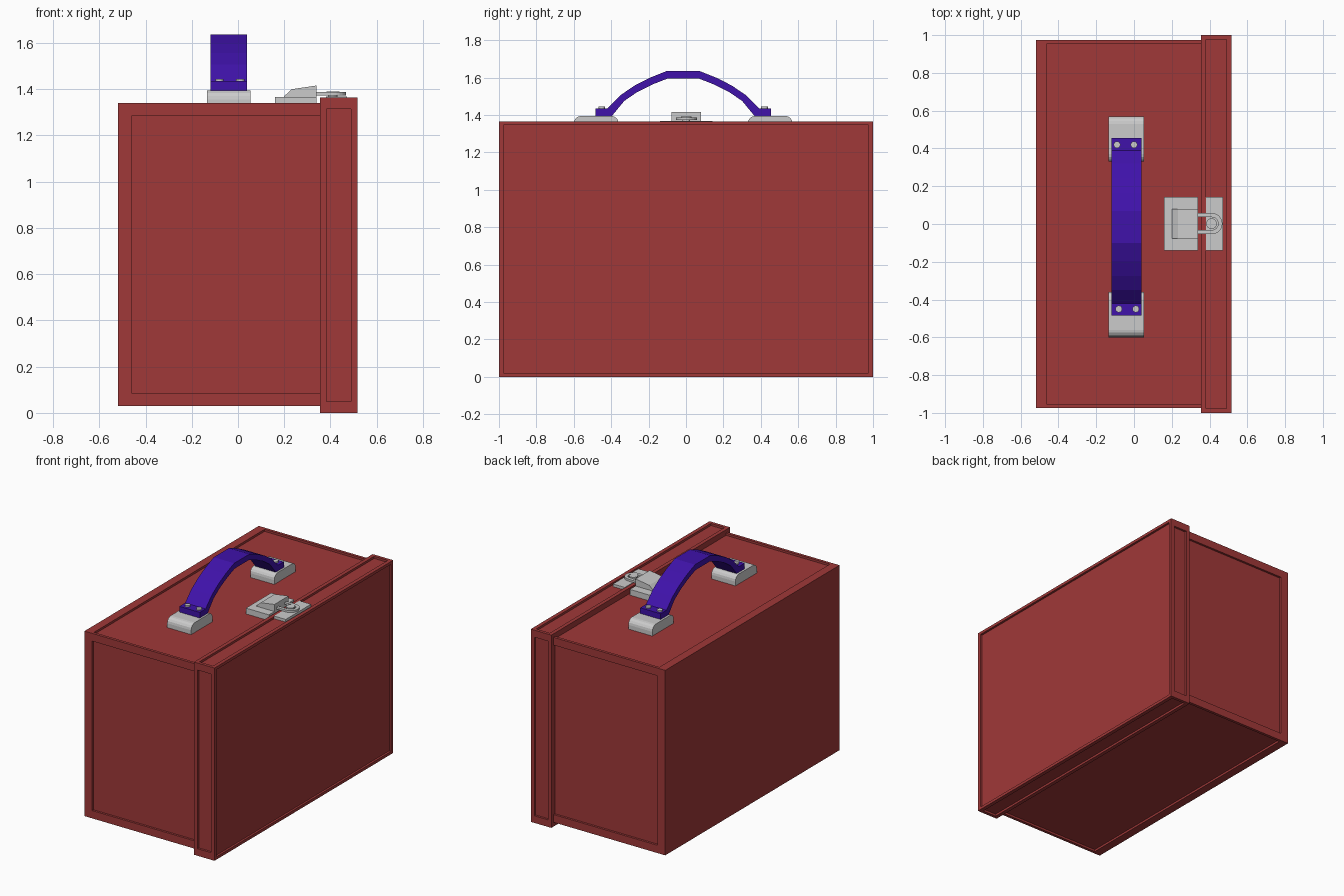
import bpy, bmesh, math
from mathutils import Vector

if "Cube" in bpy.data.objects:
    bpy.data.objects.remove(bpy.data.objects["Cube"])


def material(name, color):
    m = bpy.data.materials.new(name)
    m.diffuse_color = (*color, 1)
    m.use_nodes = True
    m.node_tree.nodes["Principled BSDF"].inputs["Base Color"].default_value = m.diffuse_color
    return m


RED = material("red_leather", (0.35, 0.04, 0.04))
BLUE = material("blue_strap", (0.05, 0.006, 0.40))


def finish(name, bm, mat=None):
    bmesh.ops.remove_doubles(bm, verts=bm.verts, dist=1e-5)
    bmesh.ops.recalc_face_normals(bm, faces=bm.faces)
    me = bpy.data.meshes.new(name)
    bm.to_mesh(me)
    bm.free()
    ob = bpy.data.objects.new(name, me)
    bpy.context.collection.objects.link(ob)
    if mat:
        me.materials.append(mat)
    return ob


def panel_box(name, lo, hi, panels, depth, mat):
    """Box whose listed faces (axis, side) get a recessed panel with given margins."""
    bm = bmesh.new()
    for k in range(3):
        a, b = [i for i in range(3) if i != k]
        for side in (0, 1):
            def rect(ma, mb, d):
                out = []
                for u, v in ((lo[a] + ma, lo[b] + mb), (hi[a] - ma, lo[b] + mb),
                             (hi[a] - ma, hi[b] - mb), (lo[a] + ma, hi[b] - mb)):
                    p = [0, 0, 0]
                    p[a], p[b] = u, v
                    p[k] = hi[k] - d if side else lo[k] + d
                    out.append(bm.verts.new(p))
                return out
            outer = rect(0, 0, 0)
            if (k, side) not in panels:
                bm.faces.new(outer)
                continue
            m = panels[(k, side)]
            rim, floor = rect(*m, 0), rect(*m, depth)
            for i in range(4):
                j = (i + 1) % 4
                bm.faces.new((outer[i], outer[j], rim[j], rim[i]))
                bm.faces.new((rim[i], rim[j], floor[j], floor[i]))
            bm.faces.new(floor)
    return finish(name, bm, mat)


def extrude(name, pts, axis, t0, t1, mat=None):
    """Extrude a closed 2D profile along an axis (other axes in xyz order)."""
    bm = bmesh.new()
    verts = []
    for u, v in pts:
        p = [u, v]
        p.insert(axis, t0)
        verts.append(bm.verts.new(p))
    f = bm.faces.new(verts)
    r = bmesh.ops.extrude_face_region(bm, geom=[f])
    d = Vector((0, 0, 0))
    d[axis] = t1 - t0
    bmesh.ops.translate(bm, vec=d, verts=[g for g in r["geom"] if isinstance(g, bmesh.types.BMVert)])
    return finish(name, bm, mat)


def box(name, x0, x1, y0, y1, z0, z1):
    return extrude(name, [(x0, y0), (x1, y0), (x1, y1), (x0, y1)], 2, z0, z1)


def disc(name, x, y, r, z0, z1, n=16):
    pts = [(x + r * math.cos(2 * math.pi * i / n), y + r * math.sin(2 * math.pi * i / n)) for i in range(n)]
    return extrude(name, pts, 2, z0, z1)


# Case body and overlapping lid
side, cap = (0.06, 0.055), (0.06, 0.02)
panel_box("case_body", (-0.52, -0.975, 0.03), (0.415, 0.975, 1.34),
          {(1, 0): side, (1, 1): side, (2, 0): cap, (2, 1): cap}, 0.015, RED)
side, cap = (0.028, 0.05), (0.027, 0.022)
panel_box("case_lid", (0.355, -1, 0), (0.516, 1, 1.365),
          {(0, 1): (0.023, 0.02), (1, 0): side, (1, 1): side, (2, 0): cap, (2, 1): cap}, 0.015, RED)

# Handle mounts with rounded ends, and strap rivets
CY = -0.015
for s, tag in ((-1, "front"), (1, "back")):
    c = CY + s * 0.465
    arc = [math.radians(a) for a in (0, 22.5, 45, 67.5, 90)]
    right = [(c + 0.08 + 0.04 * math.cos(a), 1.355 + 0.04 * math.sin(a)) for a in arc]
    left = [(2 * c - y, z) for y, z in reversed(right)]
    extrude("handle_mount_" + tag, [(c + 0.12, 1.32)] + right + left + [(c - 0.12, 1.32)], 0, -0.135, 0.053)
    for i, x in enumerate((-0.09, 0.0)):
        disc(f"rivet_{tag}_{i}", x + (0.01 if s < 0 else 0), CY + s * 0.435, 0.018, 1.42, 1.445)

# Strap handle
outer = [(0.47, 1.435), (0.405, 1.435), (0.335, 1.506), (0.26, 1.557), (0.18, 1.598), (0.085, 1.636)]
inner = [(0.08, 1.596), (0.165, 1.563), (0.245, 1.523), (0.315, 1.475), (0.385, 1.39), (0.47, 1.39)]
half = outer[::-1]
prof = [(CY + y, z) for y, z in half] + [(CY + y, z) for y, z in inner[::-1]]
prof += [(CY - y, z) for y, z in inner] + [(CY - y, z) for y, z in outer]
# drop the closing order into one continuous loop: right half down, under, left half up
prof = [p for p in prof]
extrude("handle_strap", prof, 0, -0.12, 0.04, BLUE)

# Latch: base plate, lever, strike plate, post and hook loop
box("latch_base", 0.16, 0.34, -0.14, 0.143, 1.32, 1.366)
extrude("latch_lever", [(0.2, 1.36), (0.2, 1.37), (0.232, 1.4), (0.34, 1.416), (0.34, 1.36)], 1, -0.078, 0.08)
box("strike_plate", 0.38, 0.472, -0.14, 0.143, 1.345, 1.369)
disc("latch_post", 0.41, 0.002, 0.02, 1.36, 1.385)
disc("latch_post_head", 0.41, 0.002, 0.028, 1.383, 1.391)


def u_path(r):
    return [(0.412 + r * math.cos(math.radians(a)), 0.002 + r * math.sin(math.radians(a)))
            for a in range(-90, 91, 15)]


o, i = u_path(0.056), u_path(0.034)
extrude("latch_loop", [(0.33, o[0][1])] + o + [(0.33, o[-1][1]), (0.33, i[-1][1])] + i[::-1]
        + [(0.33, i[0][1])], 2, 1.373, 1.387)
